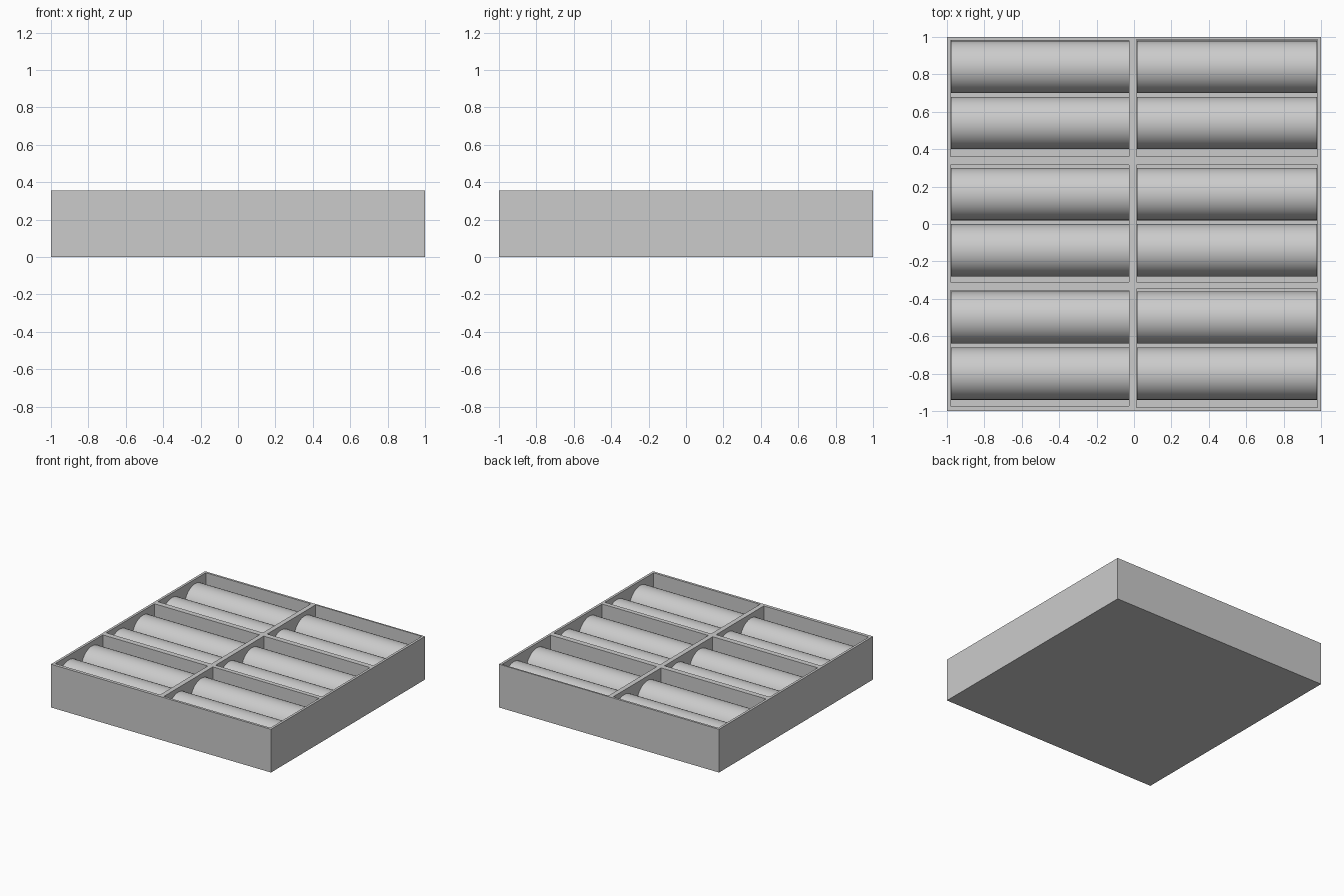
import bpy, math

if "Cube" in bpy.data.objects:
    bpy.data.objects.remove(bpy.data.objects["Cube"])

H, FLOOR, R = 0.355, 0.04, 0.14


def box(name, x0, x1, y0, y1, z0, z1):
    bpy.ops.mesh.primitive_cube_add(size=1, location=((x0 + x1) / 2, (y0 + y1) / 2, (z0 + z1) / 2))
    ob = bpy.context.object
    ob.name = name
    ob.scale = (x1 - x0, y1 - y0, z1 - z0)
    bpy.ops.object.transform_apply(location=False, rotation=False, scale=True)
    return ob


# Solid tray block
tray = box("tray", -1, 1, -1, 1, 0, H)

# Pocket columns in x, and per row: left pocket y range, right pocket y range, roller centres
columns = {"left": (-0.98, -0.026), "right": (0.014, 0.98)}
rows = [
    ((0.36, 0.982), (0.36, 0.987), (0.84, 0.54)),
    ((-0.31, 0.315), (-0.31, 0.315), (0.16, -0.14)),
    ((-0.973, -0.355), (-0.98, -0.347), (-0.50, -0.80)),
]

for r, (left_y, right_y, centres) in enumerate(rows, 1):
    for (side, (x0, x1)), (y0, y1) in zip(columns.items(), (left_y, right_y)):
        # Cut one compartment
        cutter = box("pocket_cutter", x0, x1, y0, y1, FLOOR, H + 0.1)
        mod = tray.modifiers.new("pocket", 'BOOLEAN')
        mod.operation, mod.solver, mod.object = 'DIFFERENCE', 'EXACT', cutter
        bpy.context.view_layer.objects.active = tray
        bpy.ops.object.modifier_apply(modifier=mod.name)
        bpy.data.objects.remove(cutter)
        # Two cylinders lying side by side on the compartment floor
        for k, cy in enumerate(centres, 1):
            bpy.ops.mesh.primitive_cylinder_add(
                vertices=64, radius=R, depth=x1 - x0 - 0.004,
                location=((x0 + x1) / 2, cy, FLOOR + R), rotation=(0, math.pi / 2, 0))
            bpy.context.object.name = f"cylinder_{side}_{r}_{k}"
            bpy.ops.object.shade_smooth_by_angle(angle=math.radians(30))
